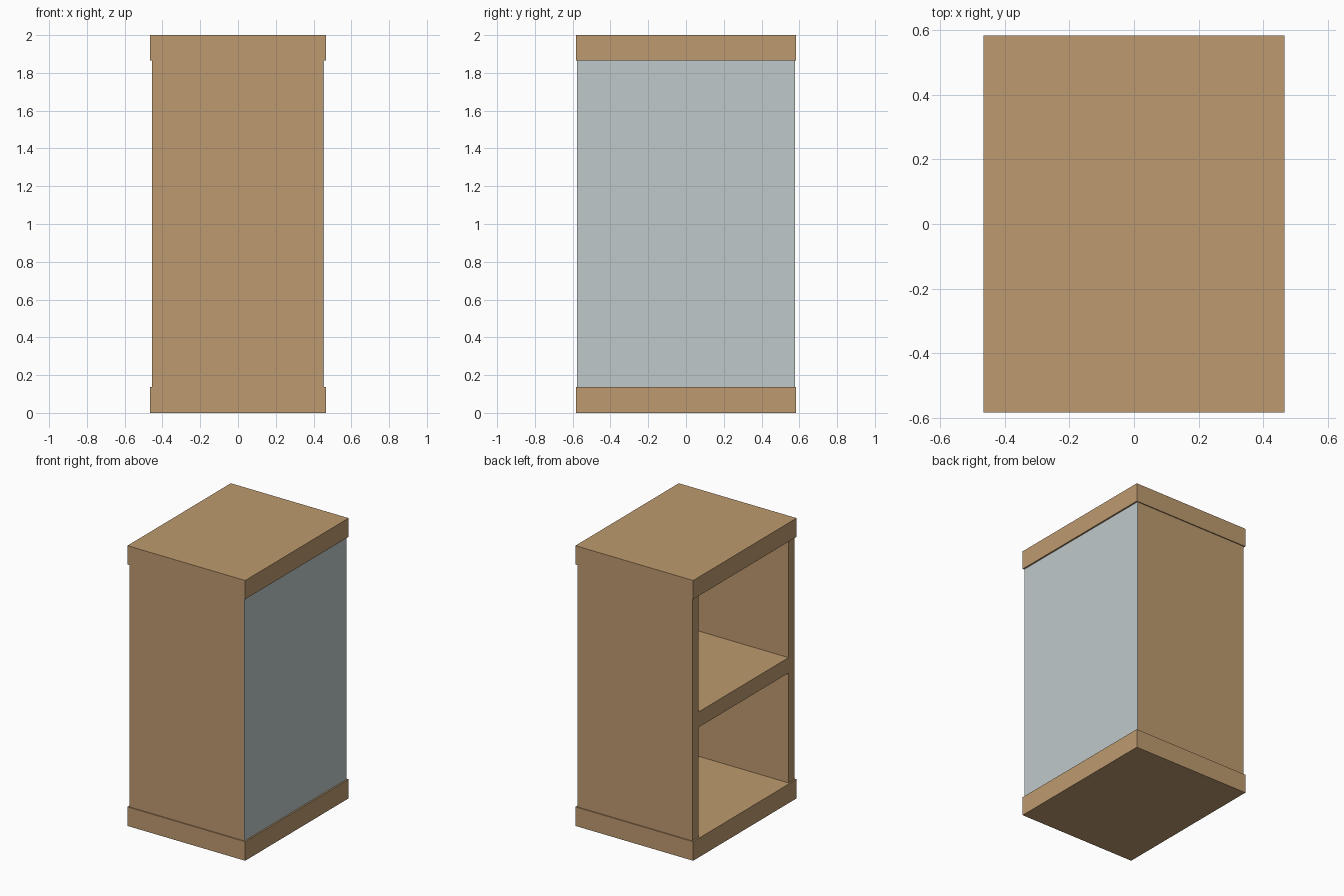
import bpy, bmesh

if "Cube" in bpy.data.objects:
    bpy.data.objects.remove(bpy.data.objects["Cube"])


def material(name, rgb):
    lin = [((c / 255 + 0.055) / 1.055) ** 2.4 for c in rgb]
    m = bpy.data.materials.new(name)
    m.diffuse_color = (*lin, 1)
    m.use_nodes = True
    m.node_tree.nodes["Principled BSDF"].inputs["Base Color"].default_value = m.diffuse_color
    return m


wood = material("wood", (190, 154, 111))
glass = material("pale glass", (191, 201, 202))


def box(name, lo, hi, mat):
    """Axis-aligned box between two corners."""
    me = bpy.data.meshes.new(name)
    bm = bmesh.new()
    bmesh.ops.create_cube(bm, size=1)
    for v in bm.verts:
        v.co = [h if c > 0 else l for c, l, h in zip(v.co, lo, hi)]
    bm.to_mesh(me)
    bm.free()
    me.materials.append(mat)
    ob = bpy.data.objects.new(name, me)
    bpy.context.collection.objects.link(ob)
    return ob


X, Y = 0.465, 0.583        # slab half sizes
BX, BY = 0.454, 0.576      # body half sizes
Z0, Z1 = 0.136, 1.866      # body bottom and top
WALL, PANE = 0.068, 0.004

# Base and top slabs
box("base", (-X, -Y, 0), (X, Y, Z0), wood)
box("top", (-X, -Y, Z1), (X, Y, 2), wood)

# Side walls
box("front_wall", (-BX, -BY, Z0), (BX - PANE, -BY + WALL, Z1), wood)
box("back_wall", (-BX, BY - WALL, Z0), (BX - PANE, BY, Z1), wood)

# Middle shelf, flush with the open side
box("shelf", (-BX, -BY + WALL, 0.92), (BX - PANE, BY - WALL, 1.03), wood)

# Thin pane closing the right side
box("glass_pane", (BX - PANE, -BY, Z0), (BX, BY, Z1), glass)
